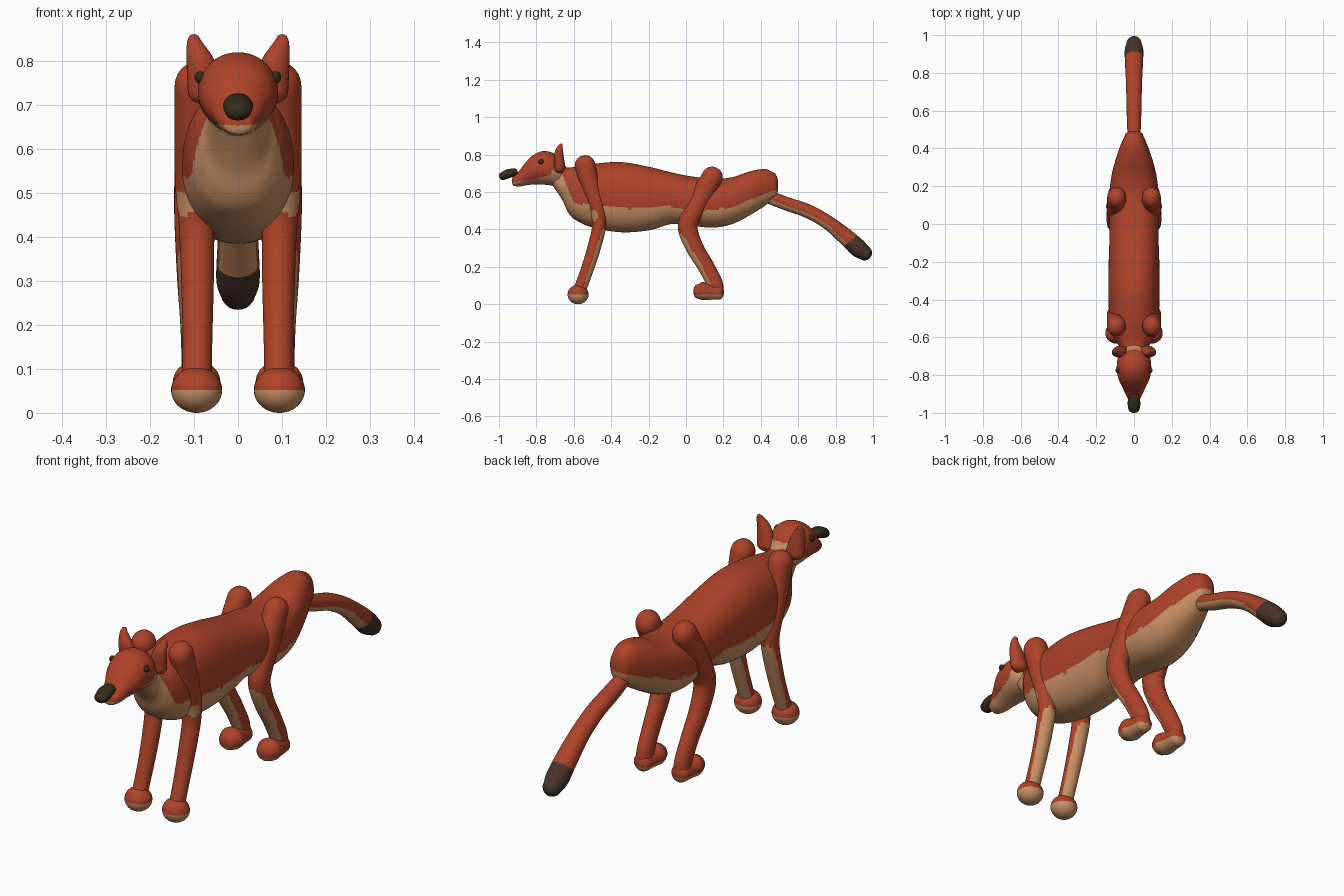
import bpy, bmesh, math
from mathutils import Vector

if "Cube" in bpy.data.objects:
    bpy.data.objects.remove(bpy.data.objects["Cube"])


def material(name, r, g, b):
    m = bpy.data.materials.new(name)
    m.use_nodes = True
    m.diffuse_color = (r, g, b, 1)
    bsdf = m.node_tree.nodes["Principled BSDF"]
    bsdf.inputs["Base Color"].default_value = (r, g, b, 1)
    bsdf.inputs["Roughness"].default_value = 0.8
    return m


RUST = material("rust_fur", 0.42, 0.055, 0.022)
CREAM = material("tan_fur", 0.58, 0.28, 0.13)
BROWN = material("dark_tail_tip", 0.065, 0.035, 0.025)
BLACK = material("nose_black", 0.035, 0.025, 0.01)


def finish(bm, name, mats, rule):
    bmesh.ops.recalc_face_normals(bm, faces=bm.faces)
    bm.normal_update()
    for f in bm.faces:
        f.smooth = True
        f.material_index = rule(f.calc_center_median(), f.normal) if rule else 0
    me = bpy.data.meshes.new(name)
    bm.to_mesh(me)
    bm.free()
    for m in mats:
        me.materials.append(m)
    ob = bpy.data.objects.new(name, me)
    bpy.context.collection.objects.link(ob)
    return ob


def spline(rows, steps):
    """Catmull-Rom through rows of equal length."""
    v = [Vector(r) for r in rows]
    out = []
    for i in range(len(v) - 1):
        a, b, c, d = v[max(i - 1, 0)], v[i], v[i + 1], v[min(i + 2, len(v) - 1)]
        for k in range(steps):
            t = k / steps
            out.append(0.5 * (2 * b + (c - a) * t + (2 * a - 5 * b + 4 * c - d) * t * t
                              + (3 * b - a - 3 * c + d) * t ** 3))
    return out + [v[-1]]


def loft(name, rows, mats=(RUST,), rule=None, side=1, upright=False,
         caps=(1, 1), steps=8, segs=40, power=2):
    """Rows are x, y, z, half width, half thickness along a path in the yz plane."""
    pts = spline(rows, steps)
    rings = []
    for i, p in enumerate(pts):
        a, b = pts[max(i - 1, 0)], pts[min(i + 1, len(pts) - 1)]
        t = Vector((0, b[1] - a[1], b[2] - a[2])).normalized()
        if upright:
            t = Vector((0, 1, 0))
        rings.append((Vector((p[0], p[1], p[2])), t, p[3], p[4]))

    # rounded ends
    def cap(ring, depth):
        c, t, w, h = ring
        angles = [math.pi / 2 * k / 6 for k in range(1, 6)]
        return [(c + t * depth * h * math.sin(q), t, w * math.cos(q), h * math.cos(q))
                for q in angles]
    rings = cap(rings[0], -caps[0])[::-1] + rings + cap(rings[-1], caps[1])

    bm = bmesh.new()
    loops = []
    for c, t, w, h in rings:
        n = Vector((0, -t.z, t.y))
        loop = []
        for k in range(segs):
            q = math.tau * k / segs
            u, v = math.cos(q), math.sin(q)
            u = math.copysign(abs(u) ** (2 / power), u)
            v = math.copysign(abs(v) ** (2 / power), v)
            co = c + Vector((w * u, 0, 0)) + n * (h * v)
            loop.append(bm.verts.new((co.x * side, co.y, co.z)))
        loops.append(loop)
    for p, q in zip(loops, loops[1:]):
        for k in range(segs):
            j = (k + 1) % segs
            bm.faces.new((p[k], p[j], q[j], q[k]))
    bm.faces.new(loops[0])
    bm.faces.new(loops[-1])
    return finish(bm, name, mats, rule)


def ball(name, centre, size, mats, rule=None):
    bm = bmesh.new()
    bmesh.ops.create_uvsphere(bm, u_segments=32, v_segments=24, radius=1)
    bmesh.ops.scale(bm, vec=size, verts=bm.verts)
    bmesh.ops.translate(bm, vec=centre, verts=bm.verts)
    return finish(bm, name, mats, rule)


def profile(rows):
    """Rows of y, top, bottom, half width become loft rows."""
    return [(0, y, (t + b) / 2, w, (t - b) / 2) for y, t, b, w in rows]


def below(line):
    """Rule: second material under a line of y, z points."""
    def rule(c, n):
        for (y0, z0), (y1, z1) in zip(line, line[1:]):
            if c.y <= y1 or (y1, z1) == line[-1]:
                return int(c.z < z0 + (z1 - z0) * (c.y - y0) / (y1 - y0))
    return rule


def underside(c, n):
    return int(n.z < -0.13)


FUR = (RUST, CREAM)

# Body and neck
loft("body", profile([
    (-.71, .74, .63, .06), (-.66, .735, .555, .07), (-.63, .73, .49, .09),
    (-.59, .735, .45, .112), (-.5, .75, .41, .13), (-.35, .76, .385, .136),
    (-.2, .735, .395, .134), (-.08, .705, .428, .13), (.02, .685, .42, .13),
    (.15, .67, .41, .13), (.25, .68, .43, .12), (.34, .71, .475, .098),
    (.42, .723, .525, .07), (.465, .705, .56, .05)]),
    FUR, below([(-.72, .72), (-.66, .69), (-.6, .54), (-.5, .53), (-.3, .51), (-.1, .525),
                (.1, .50), (.25, .52), (.4, .58), (.5, .62)]),
    upright=True, caps=(.2, .4), segs=80, power=2.3)

# Head, nose
loft("head", profile([
    (-.92, .685, .632, .035), (-.89, .715, .63, .05), (-.86, .755, .635, .063),
    (-.82, .795, .64, .082), (-.77, .818, .64, .091), (-.72, .812, .635, .088),
    (-.68, .785, .63, .072), (-.655, .75, .62, .05)]),
    FUR, below([(-.95, .65), (-.8, .672), (-.73, .69), (-.69, .76), (-.63, .77)]),
    upright=True, caps=(.4, .3), segs=64)
loft("nose", [(0, -.92, .705, .03, .021), (0, -.95, .698, .034, .024),
              (0, -.978, .686, .03, .022)], (BLACK,))

# Tail with a dark tip
loft("tail", [(0, .40, .59, .03, .035), (0, .53, .54, .037, .036), (0, .65, .498, .04, .037),
              (0, .76, .436, .043, .038), (0, .86, .355, .048, .045),
              (0, .92, .30, .049, .048), (0, .955, .274, .04, .04)],
     (RUST, CREAM, BROWN),
     lambda c, n: 2 if c.y - c.z > .54 else int(n.z < -.3), steps=10)

for s, label in ((1, "left"), (-1, "right")):
    # Ear and eye
    loft(label + "_ear", [(.072, -.675, .73, .042, .03), (.085, -.68, .80, .032, .025),
                          (.098, -.673, .84, .018, .014), (.1, -.667, .852, .012, .008)],
         side=s, segs=24)
    ball(label + "_eye", (s * .086, -.775, .762), (.012, .014, .014), (BLACK,))

    # Front leg with its shoulder
    loft(label + "_front_leg", [
        (.094, -.54, .742, .05, .055), (.098, -.51, .63, .046, .05),
        (.1, -.475, .52, .043, .042), (.094, -.465, .42, .04, .037),
        (.092, -.492, .30, .037, .036), (.092, -.53, .18, .034, .034),
        (.093, -.567, .08, .033, .034)],
        FUR, lambda c, n: int(n.z < -.13 and c.z < .5), side=s)
    ball(label + "_front_paw", (s * .094, -.577, .052), (.058, .056, .052), FUR,
         lambda c, n: int(c.z < .05))

    # Hind leg with its haunch
    loft(label + "_hind_leg", [
        (.092, .14, .68, .05, .056), (.095, .08, .57, .049, .058),
        (.099, .025, .47, .046, .054), (.1, .01, .40, .043, .052),
        (.099, .048, .30, .039, .047), (.096, .108, .2, .035, .044),
        (.094, .152, .115, .034, .043), (.094, .16, .08, .034, .04)],
        FUR, lambda c, n: int(n.z < -.2 and c.z < .42 and c.y < .13), side=s)
    loft(label + "_hind_paw", [
        (.094, .062, .068, .042, .038), (.094, .09, .07, .054, .048),
        (.094, .13, .066, .046, .042), (.094, .175, .064, .04, .04)],
        FUR, lambda c, n: int(c.z < .052), side=s, upright=True, caps=(.6, .7))
